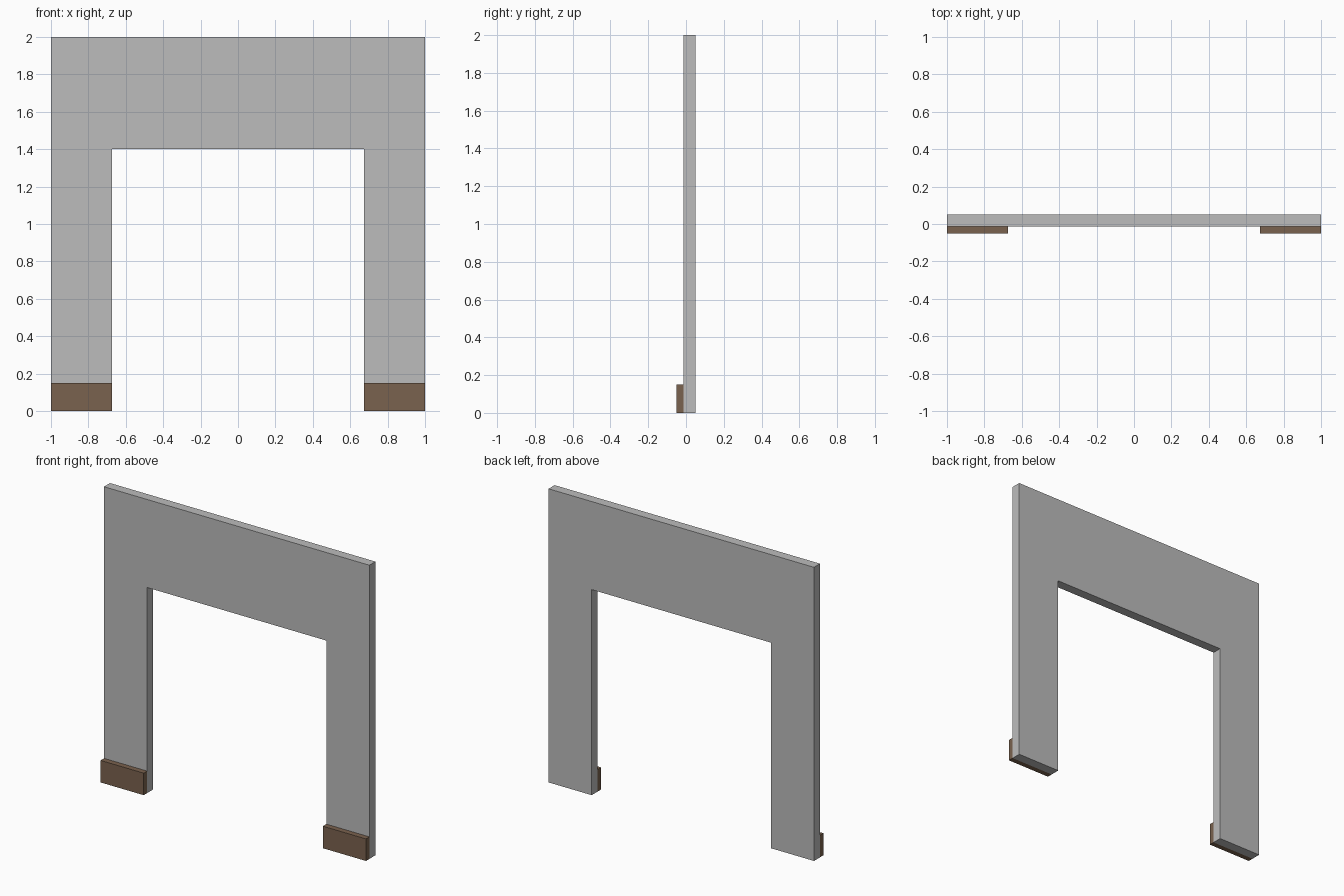
import bpy, bmesh

if "Cube" in bpy.data.objects:
    bpy.data.objects.remove(bpy.data.objects["Cube"])


def material(name, srgb):
    m = bpy.data.materials.new(name)
    lin = [((c / 255 + 0.055) / 1.055) ** 2.4 for c in srgb]
    m.diffuse_color = (*lin, 1)
    m.use_nodes = True
    m.node_tree.nodes["Principled BSDF"].inputs["Base Color"].default_value = m.diffuse_color
    return m


def extruded(name, outline, y0, y1, mat):
    """Extrude an (x, z) outline from y0 back to y1."""
    bm = bmesh.new()
    face = bm.faces.new([bm.verts.new((x, y0, z)) for x, z in outline])
    ext = bmesh.ops.extrude_face_region(bm, geom=[face], use_keep_orig=True)
    moved = [g for g in ext["geom"] if isinstance(g, bmesh.types.BMVert)]
    bmesh.ops.translate(bm, verts=moved, vec=(0, y1 - y0, 0))
    bmesh.ops.recalc_face_normals(bm, faces=bm.faces)
    mesh = bpy.data.meshes.new(name)
    bm.to_mesh(mesh)
    bm.free()
    mesh.materials.append(mat)
    ob = bpy.data.objects.new(name, mesh)
    bpy.context.collection.objects.link(ob)
    return ob


plaster = material("light grey plaster", (188, 188, 188))
wood = material("brown wood", (122, 98, 78))

HALF, OPEN, FRONT = 1.0, 0.675, -0.014

# Wall panel with a doorway opening
half = [(OPEN, 0), (HALF, 0), (HALF, 2), (-HALF, 2), (-HALF, 0), (-OPEN, 0)]
extruded("doorway_wall", half + [(-OPEN, 1.4), (OPEN, 1.4)], FRONT, 0.051, plaster)

# Skirting boards on the front of each wall leg
for side, label in ((-1, "left"), (1, "right")):
    a, b = side * OPEN, side * HALF
    extruded(label + "_skirting_board", [(a, 0), (b, 0), (b, 0.15), (a, 0.15)],
             -0.051, FRONT, wood)
